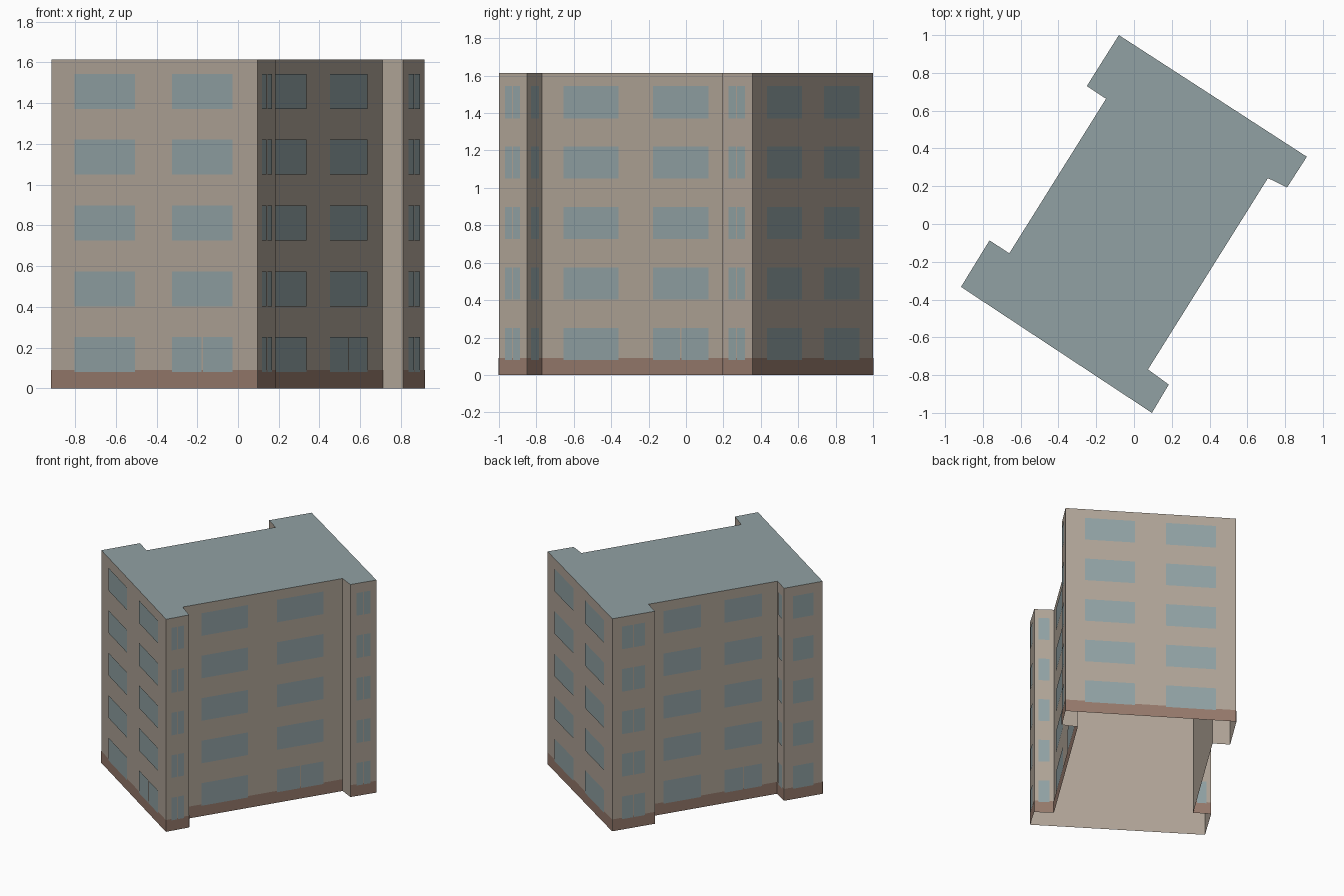
import bpy
from mathutils import Vector

cube = bpy.data.objects.get("Cube")
if cube:
    bpy.data.objects.remove(cube, do_unlink=True)

HEIGHT = 1.615
PLINTH = 0.09
FLOORS = 5
FLOOR_STEP = 0.323
SILL, WINDOW_HEIGHT = 0.08, 0.172
SEAM = 0.007


def material(name, rgb):
    def linear(c):
        c /= 255
        return c / 12.92 if c <= 0.04045 else ((c + 0.055) / 1.055) ** 2.4
    colour = [linear(c) for c in rgb] + [1.0]
    m = bpy.data.materials.new(name)
    m.use_nodes = True
    m.diffuse_color = colour
    bsdf = next(n for n in m.node_tree.nodes if n.type == 'BSDF_PRINCIPLED')
    bsdf.inputs["Base Color"].default_value = colour
    bsdf.inputs["Roughness"].default_value = 0.9
    return m


wall_mat = material("warm grey plaster", (176, 164, 151))
glass_mat = material("blue grey glass", (145, 162, 164))
plinth_mat = material("red brown plinth", (150, 122, 108))
roof_mat = material("slate blue roof", (145, 161, 163))


def build(name, quads, mat):
    """Object made of separate polygons."""
    verts, faces = [], []
    for q in quads:
        faces.append(range(len(verts), len(verts) + len(q)))
        verts.extend(q)
    mesh = bpy.data.meshes.new(name)
    mesh.from_pydata(verts, [], [list(f) for f in faces])
    mesh.materials.append(mat)
    ob = bpy.data.objects.new(name, mesh)
    bpy.context.collection.objects.link(ob)
    return ob


def panel(a, b, u0, u1, z0, z1, offset):
    """Upright quad on wall a-b, between fractions u0 and u1 of its length."""
    d = b - a
    out = Vector((d.y, -d.x)).normalized() * offset
    p, q = a + d * u0 + out, a + d * u1 + out
    return [(p.x, p.y, z0), (q.x, q.y, z0), (q.x, q.y, z1), (p.x, p.y, z1)]


# Window layouts as spans along a wall
WIDE = [(0.115, 0.407), (0.588, 0.881)]
NARROW = [(0.22, 0.76)]

# Footprint corners, counterclockwise: x, y, windows on the wall that follows,
# and which windows are split in two ("all", "door" = ground floor, or none)
footprint = [
    (-0.916, -0.333, WIDE, "door"),     # front wall
    (0.095, -1.0, NARROW, "all"),       # front right wing
    (0.184, -0.85, NARROW, ""),
    (0.074, -0.77, WIDE, "door"),       # right recessed wall
    (0.709, 0.243, [], ""),
    (0.81, 0.193, NARROW, "all"),       # back right wing
    (0.915, 0.356, WIDE, ""),           # back wall
    (-0.08, 1.0, NARROW, "all"),        # back left wing
    (-0.25, 0.73, [], ""),
    (-0.148, 0.663, WIDE, "door"),      # left recessed wall
    (-0.66, -0.155, NARROW, ""),
    (-0.765, -0.087, NARROW, ""),       # front left wing
]

points = [Vector(p[:2]) for p in footprint]
plinth, windows = [], []
for i, (x, y, spans, split) in enumerate(footprint):
    a, b = points[i], points[(i + 1) % len(points)]
    if not spans:
        continue
    plinth.append(panel(a, b, 0, 1, 0, PLINTH, 0.002))
    for floor in range(FLOORS):
        z = SILL + floor * FLOOR_STEP
        for k, (u0, u1) in enumerate(spans):
            panes = [(u0, u1)]
            if split == "all" or (split == "door" and floor == 0 and k == 1):
                mid, gap = (u0 + u1) / 2, SEAM / 2 / (b - a).length
                panes = [(u0, mid - gap), (mid + gap, u1)]
            windows += [panel(a, b, s, t, z, z + WINDOW_HEIGHT, 0.004)
                        for s, t in panes]

# Wall shell, open underneath
n = len(points)
shell = bpy.data.meshes.new("walls")
shell.from_pydata([(p.x, p.y, z) for z in (0, HEIGHT) for p in points], [],
                  [(i, (i + 1) % n, n + (i + 1) % n, n + i) for i in range(n)])
shell.materials.append(wall_mat)
bpy.context.collection.objects.link(bpy.data.objects.new("walls", shell))

# Flat roof, plinth band and window panes
build("roof", [[(p.x, p.y, HEIGHT) for p in points]], roof_mat)
build("plinth", plinth, plinth_mat)
build("windows", windows, glass_mat)
